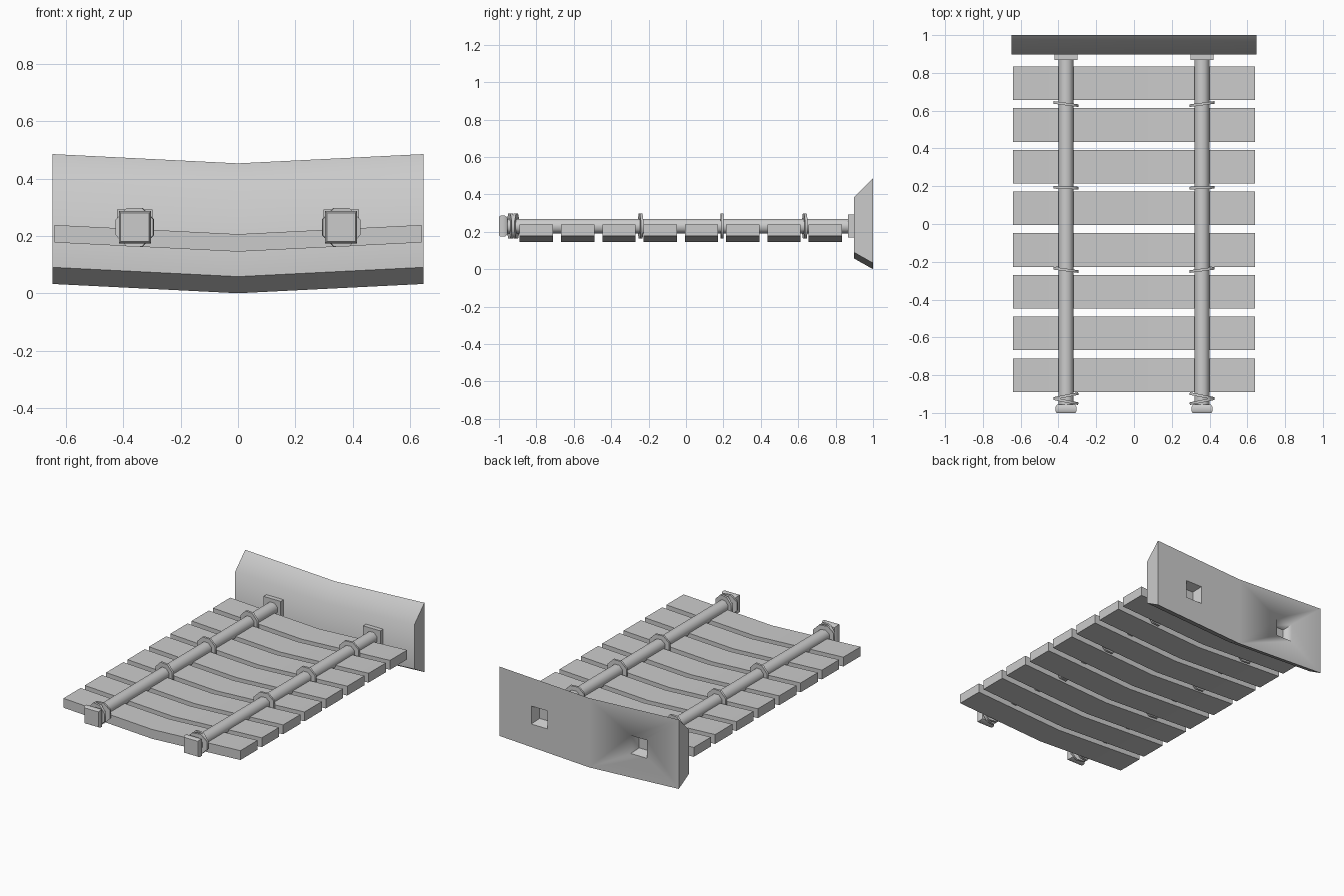
import bpy, bmesh, math
from mathutils import Matrix, Vector

if "Cube" in bpy.data.objects:
    bpy.data.objects.remove(bpy.data.objects["Cube"])

SLOPE = 0.05   # shallow V of planks and board


def finish(name, bm, angle=60):
    bmesh.ops.recalc_face_normals(bm, faces=bm.faces)
    me = bpy.data.meshes.new(name)
    bm.to_mesh(me)
    bm.free()
    ob = bpy.data.objects.new(name, me)
    bpy.context.collection.objects.link(ob)
    bpy.ops.object.select_all(action='DESELECT')
    ob.select_set(True)
    bpy.context.view_layer.objects.active = ob
    bpy.ops.object.shade_smooth_by_angle(angle=math.radians(angle))
    return ob


def loft(name, sections, angle=60):
    """Join matching closed point loops and cap both ends."""
    bm = bmesh.new()
    rows = [[bm.verts.new(p) for p in s] for s in sections]
    n = len(rows[0])
    for a, b in zip(rows, rows[1:]):
        for i in range(n):
            j = (i + 1) % n
            bm.faces.new((a[i], a[j], b[j], b[i]))
    bm.faces.new(rows[0])
    bm.faces.new(rows[-1])
    return finish(name, bm, angle)


def bent_bar(name, half, profile):
    """Extrude a (y, z) profile along x with a V bend in the middle."""
    return loft(name, [[(x, y, z + abs(x) * SLOPE) for y, z in profile]
                       for x in (-half, 0, half)])


def square(cx, y, cz, h):
    return [(cx + sx * h, y, cz + sz * h)
            for sx, sz in ((-1, -1), (1, -1), (1, 1), (-1, 1))]


def circle(cx, y, cz, r, n=8):
    return [(cx + r * math.cos(math.tau * (i + .5) / n), y,
             cz + r * math.sin(math.tau * (i + .5) / n)) for i in range(n)]


def ring(name, cx, y, cz, tilt, n=8):
    """Flat lashing loop around the rod, turned by tilt about z."""
    bm = bmesh.new()
    rot = Matrix.Rotation(tilt, 3, 'Z')
    c = Vector((cx, y, cz))
    loops = []
    for r, dy in ((.072, -.007), (.072, .007), (.036, .007), (.036, -.007)):
        loops.append([bm.verts.new(c + rot @ Vector(p))
                      for p in circle(0, dy, 0, r, n)])
    for k in range(4):
        a, b = loops[k], loops[(k + 1) % 4]
        for i in range(n):
            j = (i + 1) % n
            bm.faces.new((a[i], a[j], b[j], b[i]))
    return finish(name, bm)


# Planks
for i in range(8):
    y = -.80 + i * .2207
    bent_bar(f"plank_{i + 1}", .64, [(y - .089, .145), (y + .089, .145),
                                     (y + .089, .206), (y - .089, .206)])

# End board, with a narrower front face
board = bent_bar("end_board", .648, [(.897, .058), (1, 0), (1, .453), (.897, .35)])

CZ = .23
for side, s in (("left", -1), ("right", 1)):
    cx = s * .36
    # Square socket cut into the back of the board
    cutter = loft(f"socket_cutter_{side}", [square(cx, .94, CZ, .04),
                                            square(cx, 1.01, CZ, .062)])
    cutter.hide_render = True
    mod = board.modifiers.new(f"socket_{side}", 'BOOLEAN')
    mod.operation = 'DIFFERENCE'
    mod.solver = 'EXACT'
    mod.object = cutter
    cutter.hide_set(True)

    # Rod
    loft(f"rod_{side}", [circle(cx, -.97, CZ, .042), circle(cx, .91, CZ, .042)])
    # Bracket where the rod meets the board
    loft(f"bracket_{side}", [square(cx, .867, CZ, .062), square(cx, .915, CZ, .062)], 30)
    # Square end cap with a chamfered nose
    loft(f"end_cap_{side}", [square(cx, -1, CZ, .05), square(cx, -.99, CZ, .056),
                             square(cx, -.968, CZ, .056), square(cx, -.955, CZ, .046)], 50)
    # Lashings between planks and doubled at the front
    for k, (y, t) in enumerate(((.635, .13), (.192, .03), (-.243, .13),
                                (-.91, -.2), (-.938, .2))):
        ring(f"lashing_{side}_{k + 1}", cx, y, CZ, s * t)

# Apply sockets and remove the cutters
bpy.ops.object.select_all(action='DESELECT')
bpy.context.view_layer.objects.active = board
board.select_set(True)
for m in list(board.modifiers):
    cutter = m.object
    bpy.ops.object.modifier_apply(modifier=m.name)
    bpy.data.objects.remove(cutter)
